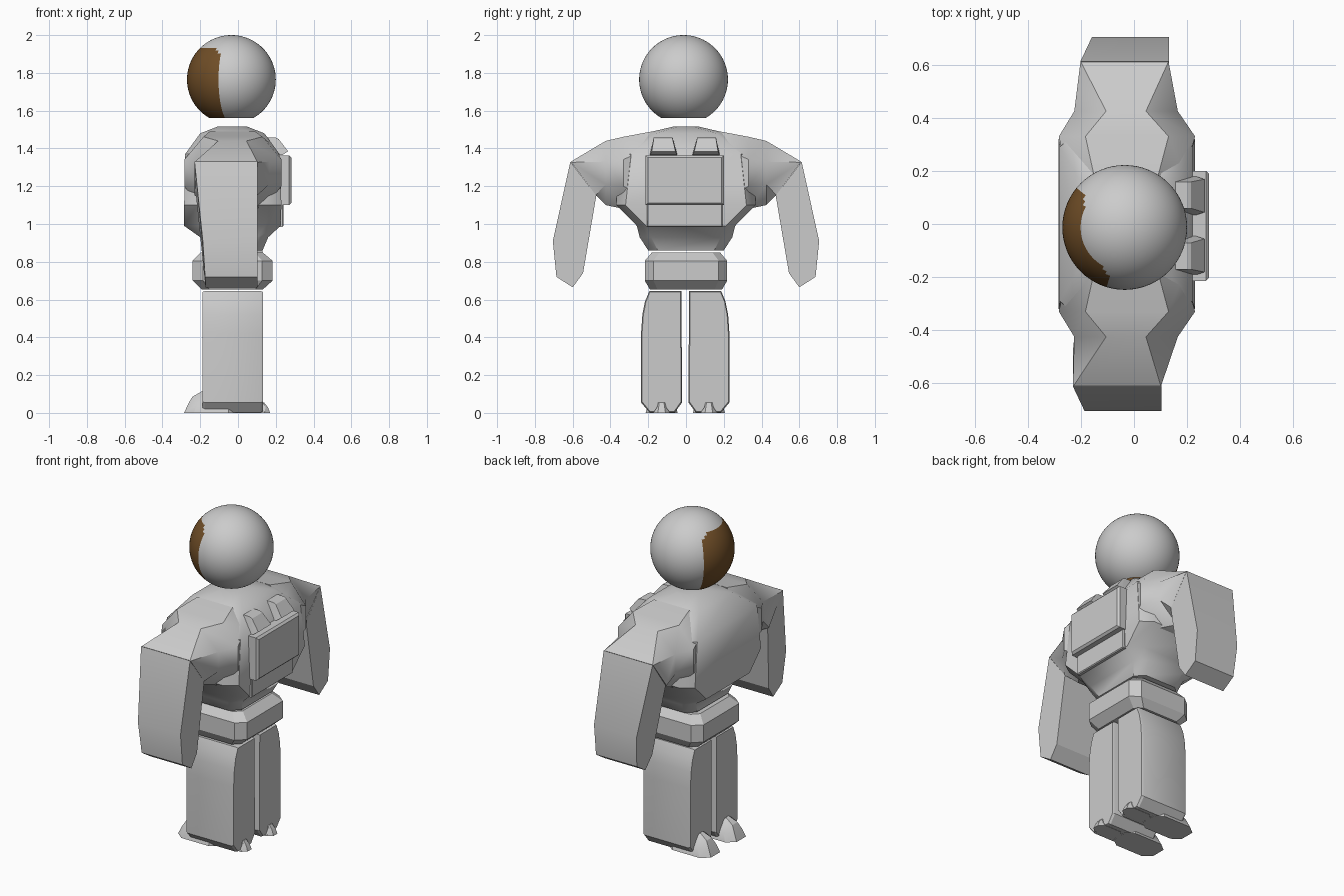
import bpy, bmesh, math
from mathutils import Matrix, Vector


def finish(name, bm, angle=30):
    bmesh.ops.recalc_face_normals(bm, faces=bm.faces)
    me = bpy.data.meshes.new(name)
    bm.to_mesh(me)
    bm.free()
    ob = bpy.data.objects.new(name, me)
    bpy.context.collection.objects.link(ob)
    bpy.ops.object.select_all(action='DESELECT')
    ob.select_set(True)
    bpy.context.view_layer.objects.active = ob
    bpy.ops.object.shade_smooth_by_angle(angle=math.radians(angle))
    return ob


def loft(name, rings, angle=30):
    bm = bmesh.new()
    vs = [[bm.verts.new(p) for p in r] for r in rings]
    n = len(vs[0])
    for a, b in zip(vs, vs[1:]):
        for i in range(n):
            j = (i + 1) % n
            bm.faces.new((a[i], a[j], b[j], b[i]))
    bm.faces.new(vs[0])
    bm.faces.new(vs[-1])
    return finish(name, bm, angle)


def octagon(u0, u1, v0, v1, cu, cv):
    return [(u0 + cu, v0), (u1 - cu, v0), (u1, v0 + cv), (u1, v1 - cv),
            (u1 - cu, v1), (u0 + cu, v1), (u0, v1 - cv), (u0, v0 + cv)]


def z_loft(name, sections, cy=0, angle=30):
    # section: z, x0, x1, half width in y, chamfer in x, chamfer in y
    return loft(name, [[(x, y, z) for x, y in octagon(x0, x1, cy - w, cy + w, cx, cc)]
                       for z, x0, x1, w, cx, cc in sections], angle)


# Helmet: open-bottomed sphere with coloured visor faces turned a little to -y
bm = bmesh.new()
centre = Vector((-0.035, -0.013, 1.765))
bmesh.ops.create_uvsphere(bm, u_segments=64, v_segments=40, radius=0.235,
                          matrix=Matrix.Translation(centre))
bmesh.ops.bisect_plane(bm, geom=bm.verts[:] + bm.edges[:] + bm.faces[:],
                       plane_co=(0, 0, 1.56), plane_no=(0, 0, 1), clear_inner=True)
for f in bm.faces:
    d = f.calc_center_median() - centre
    off = abs(math.atan2(-d.y, -d.x) - 0.30)
    if off < 0.94 and d.z < 0.172 - max(0, off - 0.7) * 0.14:
        f.material_index = 1
helmet = finish("helmet", bm)
shell = bpy.data.materials.new("shell")
shell.diffuse_color = (0.6, 0.6, 0.6, 1)
visor = bpy.data.materials.new("visor")
visor.diffuse_color = (0.16, 0.075, 0.02, 1)
helmet.data.materials.append(shell)
helmet.data.materials.append(visor)

# Torso: waist up to the neck
z_loft("torso", [
    (0.86, -0.18, 0.13, 0.20, 0.05, 0.05),
    (0.93, -0.20, 0.16, 0.245, 0.06, 0.06),
    (0.99, -0.285, 0.225, 0.26, 0.08, 0.05),
    (1.10, -0.285, 0.23, 0.37, 0.07, 0.05),
    (1.37, -0.28, 0.22, 0.35, 0.07, 0.06),
    (1.48, -0.20, 0.14, 0.22, 0.07, 0.06),
    (1.515, -0.11, 0.05, 0.07, 0.04, 0.03)], angle=40)

# Belt
z_loft("belt", [
    (0.652, -0.19, 0.13, 0.19, 0.04, 0.04),
    (0.70, -0.24, 0.183, 0.218, 0.055, 0.045),
    (0.805, -0.24, 0.183, 0.218, 0.055, 0.045),
    (0.85, -0.195, 0.13, 0.18, 0.04, 0.04)], angle=20)

for side, s in (("left", 1), ("right", -1)):
    dx = 0.014 * s

    # Upper sleeve: rounded shoulder flattening out to the elbow edge
    rings = []
    for y, x0, x1, z0, z1, cx, cz in (
            (0.18, -0.25, 0.19, 1.04, 1.49, 0.10, 0.08),
            (0.33, -0.283, 0.23, 1.08, 1.462, 0.10, 0.12),
            (0.425, -0.225, 0.165, 1.10, 1.44, 0.12, 0.11)):
        rings.append([(x, y * s, z) for x, z in octagon(x0, x1, z0, z1, cx, cz)])
    rings.append([(x, (0.475 + 0.135 * t) * s, 1.15 + 0.18 * t)
                  for x, t in octagon(-0.216 + dx, 0.117 + dx, 0, 1, 0.002, 0.02)])
    loft(side + "_sleeve", rings, 40)

    # Forearm: side profile (y, z, front x) extruded in x
    arm = [(0.475, 1.15, -0.208), (0.612, 1.33, -0.216), (0.705, 0.91, -0.172),
           (0.686, 0.72, -0.16), (0.60, 0.665, -0.158), (0.545, 0.74, -0.166)]
    loft(side + "_forearm", [[(x0 + dx, y * s, z) for y, z, x0 in arm],
                             [(0.117 + dx, y * s, z) for y, z, x0 in arm]], 20)

    # Leg: profile with curved outer edge, lightly bevelled front and back
    leg = [(0.02, 0.645), (0.19, 0.645), (0.213, 0.59), (0.227, 0.52), (0.234, 0.42),
           (0.234, 0.055), (0.19, 0.003), (0.055, 0.003), (0.017, 0.055)]
    cy = 0.125

    def leg_ring(x, k):
        return [(x, (cy + (y - cy) * k) * s - 0.004, 0.325 + (z - 0.325) * (1 + (k - 1) * 0.3))
                for y, z in leg]
    loft(side + "_leg", [leg_ring(-0.187, 0.95), leg_ring(-0.175, 1),
                         leg_ring(0.12, 1), leg_ring(0.133, 0.95)], 25)

    # Boot toe and heel
    fy = cy * s - 0.004
    z_loft(side + "_toe", [
        (0.0, -0.285, 0.0, 0.085, 0.05, 0.04),
        (0.045, -0.265, 0.0, 0.072, 0.05, 0.035),
        (0.085, -0.242, 0.0, 0.045, 0.035, 0.02),
        (0.112, -0.195, 0.0, 0.024, 0.02, 0.01)], fy)
    z_loft(side + "_heel", [
        (0.0, 0.0, 0.17, 0.045, 0.03, 0.025),
        (0.03, 0.0, 0.158, 0.024, 0.012, 0.008),
        (0.055, 0.0, 0.138, 0.018, 0.006, 0.006)], fy)

    # Angled pod on top of the backpack
    y0, y1 = 0.04 * s - 0.006, 0.185 * s - 0.006
    y2, y3 = 0.065 * s - 0.006, 0.165 * s - 0.006
    loft(side + "_pack_pod", [
        [(0.10, y0, 1.36), (0.10, y1, 1.36), (0.10, y3, 1.46), (0.10, y2, 1.46)],
        [(0.235, y0, 1.365), (0.235, y1, 1.365), (0.20, y3, 1.457), (0.20, y2, 1.457)],
        [(0.265, y0 + 0.01 * s, 1.385), (0.265, y1 - 0.01 * s, 1.385),
         (0.215, y3, 1.45), (0.215, y2, 1.45)]], 20)


# Backpack: main case and lower block
def pack_box(name, x0, x1, w, z0, z1, b):
    rings = []
    for x, i in ((x0, 0), (x1 - b, 0), (x1, b)):
        rings.append([(x, -w + i - 0.007, z0 + i), (x, w - i - 0.007, z0 + i),
                      (x, w - i - 0.007, z1 - i), (x, -w + i - 0.007, z1 - i)])
    return loft(name, rings, 20)


pack_box("backpack", 0.13, 0.283, 0.207, 1.10, 1.363, 0.012)
pack_box("backpack_base", 0.10, 0.24, 0.20, 0.985, 1.11, 0.005)
